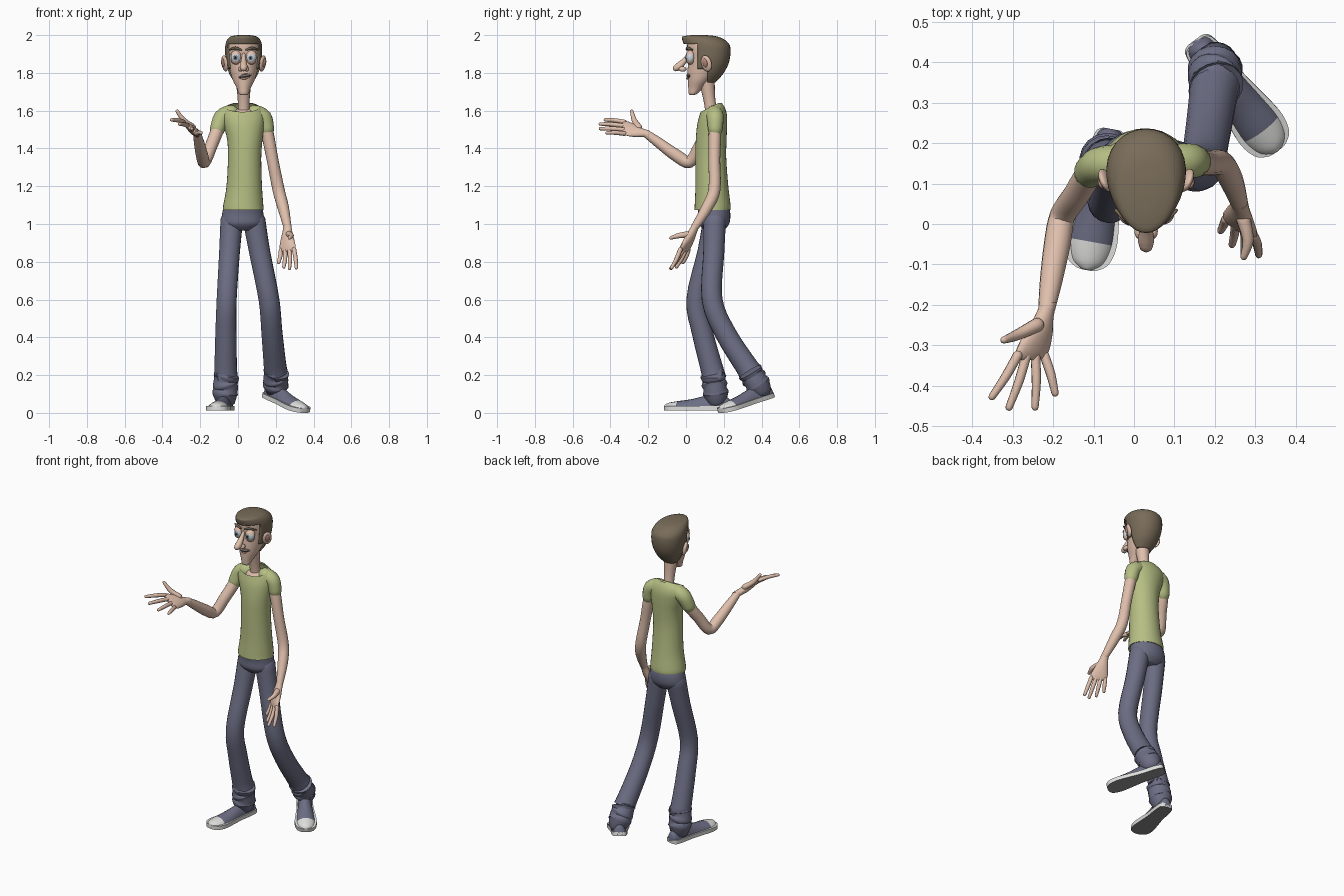
import bpy, bmesh, math
from mathutils import Vector, Matrix, Euler

if "Cube" in bpy.data.objects:
    bpy.data.objects.remove(bpy.data.objects["Cube"])


def material(name, r, g, b):
    m = bpy.data.materials.new(name)
    m.use_nodes = True
    m.diffuse_color = (r, g, b, 1)
    m.node_tree.nodes["Principled BSDF"].inputs["Base Color"].default_value = (r, g, b, 1)
    return m


skin = material("skin", .74, .52, .41)
shirt_green = material("shirt green", .47, .52, .23)
denim = material("denim blue", .15, .155, .23)
hair_brown = material("hair brown", .19, .15, .10)
white = material("shoe white", .72, .72, .71)
sole_grey = material("sole grey", .25, .25, .25)
eye_white = material("eye white", .62, .68, .72)
iris_blue = material("iris blue", .16, .25, .33)
dark = material("dark", .03, .025, .025)
lip = material("lip", .45, .25, .2)


# ---- helpers ----
def spline(rows, steps=4):
    """Smooth curve through rows of any width."""
    out = []
    for i in range(len(rows) - 1):
        a, b, c, d = (rows[max(i - 1, 0)], rows[i], rows[i + 1], rows[min(i + 2, len(rows) - 1)])
        for s in range(steps):
            t = s / steps
            out.append([q + t / 2 * (r - p + t * (2 * p - 5 * q + 4 * r - w + t * (3 * (q - r) + w - p)))
                        for p, q, r, w in zip(a, b, c, d)])
    return out + [list(rows[-1])]


def finish(bm, name, mat, angle=50):
    bmesh.ops.recalc_face_normals(bm, faces=bm.faces)
    me = bpy.data.meshes.new(name)
    bm.to_mesh(me)
    bm.free()
    me.shade_smooth()
    me.set_sharp_from_angle(angle=math.radians(angle))
    me.materials.append(mat)
    ob = bpy.data.objects.new(name, me)
    bpy.context.collection.objects.link(ob)
    return ob


def bridge(rings):
    """Skin a list of equal rings and cap both ends."""
    bm = bmesh.new()
    vs = [[bm.verts.new(p) for p in ring] for ring in rings]
    n = len(vs[0])
    for a, b in zip(vs, vs[1:]):
        for i in range(n):
            bm.faces.new((a[i], a[(i + 1) % n], b[(i + 1) % n], b[i]))
    bm.faces.new(vs[0][::-1])
    bm.faces.new(vs[-1])
    return bm


def circle(c, u, v, n=16):
    return [c + u * math.cos(k * math.tau / n) + v * math.sin(k * math.tau / n) for k in range(n)]


def tube(name, points, mat, n=16):
    """Round limb through (x, y, z, radius) points with rounded ends."""
    rows = spline(points)
    cs = [Vector(r[:3]) for r in rows]
    rs = [r[3] for r in rows]
    tan = [(cs[min(i + 1, len(cs) - 1)] - cs[max(i - 1, 0)]).normalized() for i in range(len(cs))]
    for f, g in ((.6, .8), (.95, .35)):
        a, b = rows[0][3], rows[-1][3]
        cs = [Vector(rows[0][:3]) - tan[0] * a * f] + cs + [Vector(rows[-1][:3]) + tan[-1] * b * f]
        rs = [a * g] + rs + [b * g]
        tan = [tan[0]] + tan + [tan[-1]]
    u, rings = tan[0].orthogonal(), []
    for c, r, t in zip(cs, rs, tan):
        u = (u - t * u.dot(t)).normalized()
        rings.append(circle(c, u * r, t.cross(u) * r, n))
    return finish(bridge(rings), name, mat)


def body_mesh(rows, egg=0, n=32):
    """Stack of level ovals: (z, centre x, half width, front y, back y)."""
    rings = []
    for z, x, w, f, b in spline(rows):
        ring = circle(Vector(), Vector((1, 0, 0)), Vector((0, 1, 0)), n)
        rings.append([Vector((x + w * p.x * (1 + egg * p.y), (f + b) / 2 + p.y * (b - f) / 2, z))
                      for p in ring])
    return bridge(rings)


def slice_mesh(bm, co, no, clear=False):
    bmesh.ops.bisect_plane(bm, geom=bm.verts[:] + bm.edges[:] + bm.faces[:], plane_co=co,
                           plane_no=no, clear_outer=clear)


def ball(name, c, size, mat, rot=(0, 0, 0), cut=None):
    bm = bmesh.new()
    bmesh.ops.create_uvsphere(bm, u_segments=20, v_segments=12, radius=1)
    bm.transform(Matrix.LocRotScale(Vector(c), Euler(rot), Vector(size)))
    if cut:
        slice_mesh(bm, *cut, clear=True)
    return finish(bm, name, mat)


# ---- head ----
MX = .03
finish(body_mesh([(1.682, MX, .014, .024, .04), (1.69, MX, .026, .015, .06), (1.72, MX, .037, .012, .09),
                  (1.76, MX, .057, .01, .13), (1.8, MX, .07, .008, .17), (1.84, MX, .08, .01, .2),
                  (1.88, MX, .087, .012, .215), (1.92, MX, .09, .008, .22), (1.96, MX, .083, .01, .205),
                  (1.98, MX, .05, .05, .16)], .05), "head", skin)
tube("neck", [(MX, .14, 1.56, .034), (.03, .125, 1.65, .031), (.03, .11, 1.76, .042)], skin)

hair = body_mesh([(1.75, MX, .048, .06, .155), (1.775, MX, .065, .03, .18), (1.8, MX, .078, .01, .2),
                  (1.84, MX, .09, .0, .222), (1.88, MX, .096, .0, .233), (1.92, MX, .098, -.004, .236),
                  (1.95, MX, .096, -.012, .23), (1.975, MX, .087, -.02, .205), (1.993, MX, .068, -.018, .165),
                  (2.0, MX, .03, .03, .11)], .12)
for axis, at in (("z", 1.952), ("z", 1.82), ("y", .062), ("y", .115)):
    slice_mesh(hair, (0, at, at), (0, axis == "y", axis == "z"))


def is_face_area(p):
    return p.z < 1.952 and p.y < (.062 if p.z > 1.82 else .115)


bmesh.ops.delete(hair, context="FACES",
                 geom=[f for f in hair.faces if is_face_area(f.calc_center_median())])
hair = finish(hair, "hair", hair_brown)
shell = hair.modifiers.new("thickness", "SOLIDIFY")
shell.thickness, shell.offset = .012, -1

tube("nose", [(MX, .014, 1.9, .008), (MX, -.008, 1.866, .014), (MX, -.036, 1.836, .02),
              (MX, -.052, 1.826, .018)], skin)
for side, s in (("left", 1), ("right", -1)):
    ex = MX + s * .04
    ball(side + "_nostril", (MX + s * .016, -.018, 1.82), (.013, .02, .014), skin)
    ball(side + "_eye", (ex, .024, 1.882), (.028, .024, .033), eye_white)
    ball(side + "_iris", (ex - .003, .002, 1.88), (.011, .004, .012), iris_blue)
    ball(side + "_pupil", (ex - .003, -.001, 1.88), (.005, .003, .006), dark)
    ball(side + "_upper_lid", (ex, .024, 1.883), (.032, .028, .037), skin,
         cut=((0, 0, 1.897), (0, 0, -1)))
    ball(side + "_lower_lid", (ex, .024, 1.88), (.031, .027, .036), skin,
         cut=((0, 0, 1.864), (0, 0, 1)))
    tube(side + "_brow", [(MX + s * .014, .004, 1.922, .005), (MX + s * .045, .008, 1.932, .007),
                          (MX + s * .075, .034, 1.922, .004)], hair_brown, 10)
    ball(side + "_ear", (MX + s * .1, .108, 1.85), (.013, .03, .044), skin, (.15, s * .2, s * -.45))
    ball(side + "_ear_hollow", (MX + s * .11, .1, 1.853), (.008, .014, .024), lip, (.15, s * .2, s * -.45))
ball("mouth", (.036, .016, 1.781), (.032, .012, .012), dark, (0, -.15, 0))
ball("teeth", (.037, .014, 1.785), (.026, .012, .006), eye_white, (0, -.15, 0))
for label, dz, r in (("upper", .012, .004), ("lower", -.011, .006)):
    tube(label + "_lip", [(.003, .018, 1.777, .003), (.036, .007, 1.781 + dz, r),
                          (.069, .018, 1.788, .003)], lip, 10)

# ---- shirt ----
shirt = body_mesh([(1.075, .028, .108, .045, .236), (1.1, .028, .106, .046, .236), (1.2, .033, .094, .05, .224),
                   (1.35, .035, .088, .05, .213), (1.45, .036, .094, .052, .215), (1.53, .03, .11, .06, .218),
                   (1.58, .025, .116, .073, .216), (1.615, .024, .1, .085, .206), (1.64, .027, .062, .095, .19)])
slice_mesh(shirt, (0, .1, 1.605), (0, -.5, 1), True)
finish(shirt, "shirt", shirt_green)
ball("upper_chest", (MX, .142, 1.565), (.066, .06, .052), skin)
tube("left_sleeve", [(.09, .15, 1.585, .046), (.135, .155, 1.562, .045), (.153, .155, 1.5, .039)], shirt_green)
tube("right_sleeve", [(-.04, .15, 1.585, .046), (-.085, .146, 1.562, .045), (-.11, .128, 1.5, .04)], shirt_green)

# ---- arms ----
tube("left_arm", [(.14, .155, 1.55, .03), (.158, .153, 1.47, .033), (.183, .15, 1.34, .031),
                  (.215, .15, 1.18, .032), (.24, .11, 1.085, .03), (.262, .048, .985, .021)], skin)
tube("right_arm", [(-.09, .145, 1.55, .03), (-.112, .122, 1.49, .034), (-.143, .072, 1.41, .033),
                   (-.177, .02, 1.328, .032), (-.19, -.05, 1.362, .033), (-.205, -.14, 1.427, .028),
                   (-.216, -.21, 1.478, .021)], skin)


def hand(side, wrist, index, pinky, tips, thumb, curl):
    """Flat palm, four fingers spread over the knuckles, and a thumb."""
    wrist, index, pinky = Vector(wrist), Vector(index), Vector(pinky)
    knuckle = (index + pinky) / 2
    across = (index - pinky).normalized()
    normal = across.cross(knuckle - wrist).normalized()
    half = (index - pinky).length / 2
    rings = []
    for t, w, h in spline([(-.15, .02, .02), (.15, .026, .02), (.5, half * .95, .021),
                           (.85, half + .009, .016), (1.02, half + .006, .011), (1.1, half * .8, .006)]):
        rings.append(circle(wrist.lerp(knuckle, t), across * w, normal * h))
    finish(bridge(rings), side + "_palm", skin)
    for i, (label, tip) in enumerate(zip(("index", "middle", "ring", "little"), tips)):
        base, tip = index.lerp(pinky, i / 3), Vector(tip)
        tip -= (tip - base).normalized() * .009
        mid = base.lerp(tip, .5) + normal * curl
        tube(f"{side}_{label}_finger", [(*base, .012), (*mid, .0115), (*tip, .009)], skin, 10)
    tube(side + "_thumb", [(*thumb[0], .018), (*thumb[1], .014), (*thumb[2], .009)], skin, 10)


hand("left", (.262, .048, .985), (.297, -.03, .866), (.228, .012, .862),
     [(.31, -.08, .76), (.272, -.085, .757), (.242, -.055, .765), (.213, -.02, .788)],
     [(.27, .015, .945), (.282, -.04, .938), (.272, -.08, .926)], .004)
hand("right", (-.216, -.21, 1.478), (-.288, -.325, 1.54), (-.222, -.325, 1.478),
     [(-.356, -.435, 1.552), (-.312, -.462, 1.53), (-.245, -.462, 1.505), (-.193, -.427, 1.483)],
     [(-.24, -.25, 1.512), (-.288, -.274, 1.55), (-.322, -.287, 1.597)], .004)

# ---- jeans ----
finish(body_mesh([(1.1, .027, .1, .058, .226), (1.05, .025, .11, .066, .235), (1.0, .024, .11, .068, .228),
                  (.965, .026, .07, .1, .2)]), "jeans_hips", denim)


def trouser_leg(name, path, low, end):
    """Leg with creased folds between the low point and the hem."""
    low, end = Vector(low), Vector(end)
    folds = []
    for i in range(7):
        p = low.lerp(end, i / 6)
        folds.append((p.x + .004 * math.sin(i * 2), p.y, p.z, .061 + (.008 if i % 2 else 0)))
    tube(name, path + folds, denim, 18)


trouser_leg("right_trouser_leg", [(-.033, .15, 1.02, .06), (-.045, .115, .85, .055), (-.06, .055, .6, .053),
                                  (-.064, .088, .42, .056)], (-.065, .142, .215), (-.065, .16, .085))
trouser_leg("left_trouser_leg", [(.085, .152, 1.02, .06), (.115, .147, .85, .056), (.164, .138, .6, .055),
                                 (.18, .21, .42, .056)], (.198, .33, .232), (.204, .39, .135))


# ---- shoes ----
def shoe(side, heel, toe):
    """Domed upper with a white toe cap on a flat rubber sole, swept heel to toe."""
    heel, toe = Vector(heel), Vector(toe)
    along = (toe - heel).normalized()
    right = along.cross(Vector((0, 0, 1))).normalized()
    up = right.cross(along)
    upper, sole = [], []
    for t, w, h in spline([(0, .018, .05), (.04, .036, .068), (.2, .043, .082), (.4, .045, .076), (.6, .054, .06),
                           (.8, .061, .05), (.93, .05, .042), (.985, .028, .034), (1, .01, .028)]):
        c = heel.lerp(toe, t)
        arc = circle(Vector(), Vector((w, 0, 0)), Vector((0, 0, h)), 20)
        upper.append([c + right * p.x * .96 + up * max(p.z, .006) for p in arc])
        e = w + .003
        sole.append([c + right * x + up * z for x, z in ((-e, 0), (e, 0), (e, .024), (-e, .024))])
    top = finish(bridge(upper), side + "_shoe", denim)
    base = finish(bridge(sole), side + "_sole", white, 40)
    top.data.materials.append(white)
    base.data.materials.append(sole_grey)
    for f in top.data.polygons:
        f.material_index = int((f.center - heel).dot(along) > .78 * (toe - heel).length)
    for f in base.data.polygons:
        f.material_index = int(f.normal.dot(up) < -.7)


shoe("right", (-.055, .235, .012), (-.118, -.114, .012))
shoe("left", (.15, .455, .085), (.352, .185, 0))
